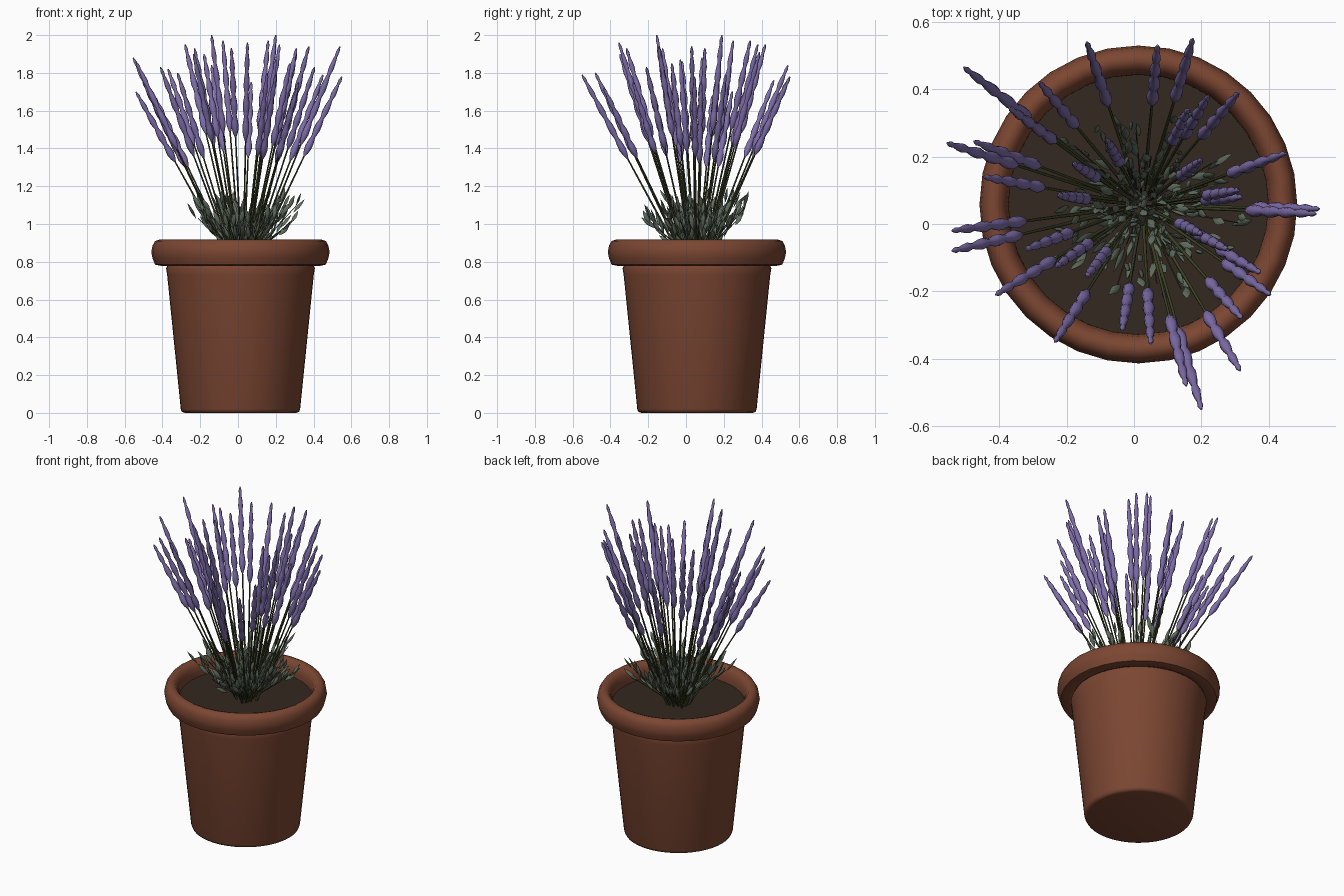
import bpy, bmesh, math, random
from mathutils import Vector

if "Cube" in bpy.data.objects:
    bpy.data.objects.remove(bpy.data.objects["Cube"])

random.seed(7)
CX, CY = 0.013, 0.058          # pot axis
BASE = Vector((0.025, 0.055, 0.82))  # where the stems leave the soil


def material(name, rgb):
    m = bpy.data.materials.new(name)
    m.diffuse_color = (*rgb, 1)
    m.use_nodes = True
    m.node_tree.nodes["Principled BSDF"].inputs["Base Color"].default_value = m.diffuse_color
    return m


def tube(bm, p0, p1, profile, sides, flat=1.0, spin=0.0):
    """Lathe (t, radius) pairs around the line p0-p1."""
    axis = (p1 - p0).normalized()
    u = axis.cross(Vector((0.3, 0.9, 0.1))).normalized()
    v = axis.cross(u)
    rings = []
    for t, r in profile:
        c = p0.lerp(p1, t)
        ring = []
        for i in range(sides):
            a = 2 * math.pi * i / sides
            x, y = r * math.cos(a), r * flat * math.sin(a)
            xs = x * math.cos(spin) - y * math.sin(spin)
            ys = x * math.sin(spin) + y * math.cos(spin)
            ring.append(bm.verts.new(c + u * xs + v * ys))
        rings.append(ring)
    skin(bm, rings)


def lathe(bm, profile, sides, closed=False):
    """Lathe (radius, z) pairs around the pot axis."""
    rings = [[bm.verts.new((CX + r * math.cos(2 * math.pi * i / sides),
                            CY + r * math.sin(2 * math.pi * i / sides), z))
              for i in range(sides)] for r, z in profile]
    skin(bm, rings, closed)


def skin(bm, rings, closed=False):
    """Join rings with quads; cap the ends or loop round."""
    pairs = list(zip(rings, rings[1:]))
    if closed:
        pairs.append((rings[-1], rings[0]))
    else:
        bm.faces.new(rings[0][::-1])
        bm.faces.new(rings[-1])
    n = len(rings[0])
    for a, b in pairs:
        for i in range(n):
            j = (i + 1) % n
            bm.faces.new((a[i], a[j], b[j], b[i]))


def finish(bm, name, mat, angle=50):
    bmesh.ops.recalc_face_normals(bm, faces=bm.faces)
    me = bpy.data.meshes.new(name)
    bm.to_mesh(me)
    bm.free()
    ob = bpy.data.objects.new(name, me)
    bpy.context.collection.objects.link(ob)
    me.materials.append(mat)
    bpy.ops.object.select_all(action='DESELECT')
    ob.select_set(True)
    bpy.context.view_layer.objects.active = ob
    bpy.ops.object.shade_smooth_by_angle(angle=math.radians(angle))


terracotta = material("terracotta", (0.20, 0.062, 0.032))
earth = material("earth", (0.033, 0.021, 0.014))
purple = material("purple", (0.21, 0.155, 0.40))
leaf_green = material("leaf_green", (0.12, 0.16, 0.115))
stem_green = material("stem_green", (0.05, 0.06, 0.02))

# Pot body
bm = bmesh.new()
lathe(bm, [(0.295, 0.0), (0.31, 0.005), (0.316, 0.02), (0.388, 0.73), (0.394, 0.765),
           (0.385, 0.785)], 48)
finish(bm, "pot_body", terracotta)

# Rounded rim
bm = bmesh.new()
lathe(bm, [(0.385, 0.79), (0.42, 0.778), (0.452, 0.785), (0.466, 0.82), (0.472, 0.85),
           (0.466, 0.885), (0.452, 0.91), (0.43, 0.917), (0.41, 0.91), (0.393, 0.885),
           (0.386, 0.85)], 32, closed=True)
finish(bm, "pot_rim", terracotta)

# Soil
bm = bmesh.new()
lathe(bm, [(0.388, 0.79), (0.388, 0.825)], 32)
finish(bm, "soil", earth, 30)

# Flower tips (x, y, z)
tips = [
    (-.14, .54, 1.84), (.07, .53, 1.75), (.175, .55, 1.78), (.31, .39, 1.91),
    (.45, .21, 1.79), (.54, .03, 1.94), (.55, .045, 1.78), (.32, .08, 1.75),
    (.375, -.145, 1.94), (.405, -.21, 1.83), (.32, -.28, 1.75), (.315, -.435, 1.72),
    (.20, -.55, 1.79), (.155, -.48, 1.80), (.05, -.355, 1.96), (-.035, -.315, 1.93),
    (-.235, -.35, 1.90), (-.41, -.21, 1.83), (-.54, -.08, 1.70), (-.54, -.02, 1.86),
    (-.445, .14, 1.68), (-.555, .24, 1.88), (-.475, .245, 1.70), (-.505, .465, 1.76),
    (-.28, .42, 1.95), (-.37, .345, 1.82), (-.14, -.155, 2.0), (-.32, -.075, 1.80),
    (-.23, -.125, 1.93), (-.225, .085, 1.88), (-.18, .18, 1.90), (-.08, .25, 1.97),
    (.20, .19, 2.0), (.16, .34, 1.97), (.22, .38, 1.95), (.20, -.03, 1.87),
    (.275, -.075, 1.85), (.31, .10, 1.93)]

# Beaded flower spike profile
spike = [(0, .004), (.05, .013), (.11, .019), (.18, .017), (.25, .011), (.33, .018),
         (.40, .017), (.48, .010), (.56, .017), (.63, .015), (.71, .009), (.78, .014),
         (.85, .011), (.90, .007), (.95, .009), (1, .003)]
stems, flowers = bmesh.new(), bmesh.new()
for tip in tips:
    tip = Vector(tip)
    out = Vector((tip.x - BASE.x, tip.y - BASE.y, 0))
    root = BASE + out * 0.13
    neck = root.lerp(tip, random.uniform(0.53, 0.60))
    tube(stems, root, neck, [(0, .006), (1, .004)], 6)
    tube(flowers, neck, tip, spike, 8, spin=random.random())
finish(flowers, "flower_spikes", purple, 60)

# Narrow upright leaves, dense in the middle and thinning outwards
leaves = bmesh.new()
leaf = [(0, .001), (.2, .008), (.45, .013), (.7, .010), (1, .001)]
for k in range(48):
    a = k * 2.39996 + random.uniform(-.3, .3)
    reach = 0.29 * ((k + .5) / 48) ** 0.75
    height = random.uniform(0.14, 0.30)
    out = Vector((math.cos(a), math.sin(a), 0))
    root = BASE + out * 0.03
    top = BASE + out * reach + Vector((0, 0, height))
    tube(stems, root, top, [(0, .003), (1, .002)], 5)
    axis = (top - root).normalized()
    for t in (.35, .55, .72, .87, 1.0):
        p = root.lerp(top, t)
        side = Vector([random.uniform(-1, 1) for _ in range(3)])
        d = (axis + side * .38 + Vector((0, 0, .45))).normalized()
        p += Vector((side.y, side.z, 0)) * .02
        tube(leaves, p, p + d * random.uniform(.07, .105), leaf, 6,
             flat=.5, spin=random.uniform(0, 3.1))
finish(stems, "stems", stem_green, 70)
finish(leaves, "leaves", leaf_green, 60)
